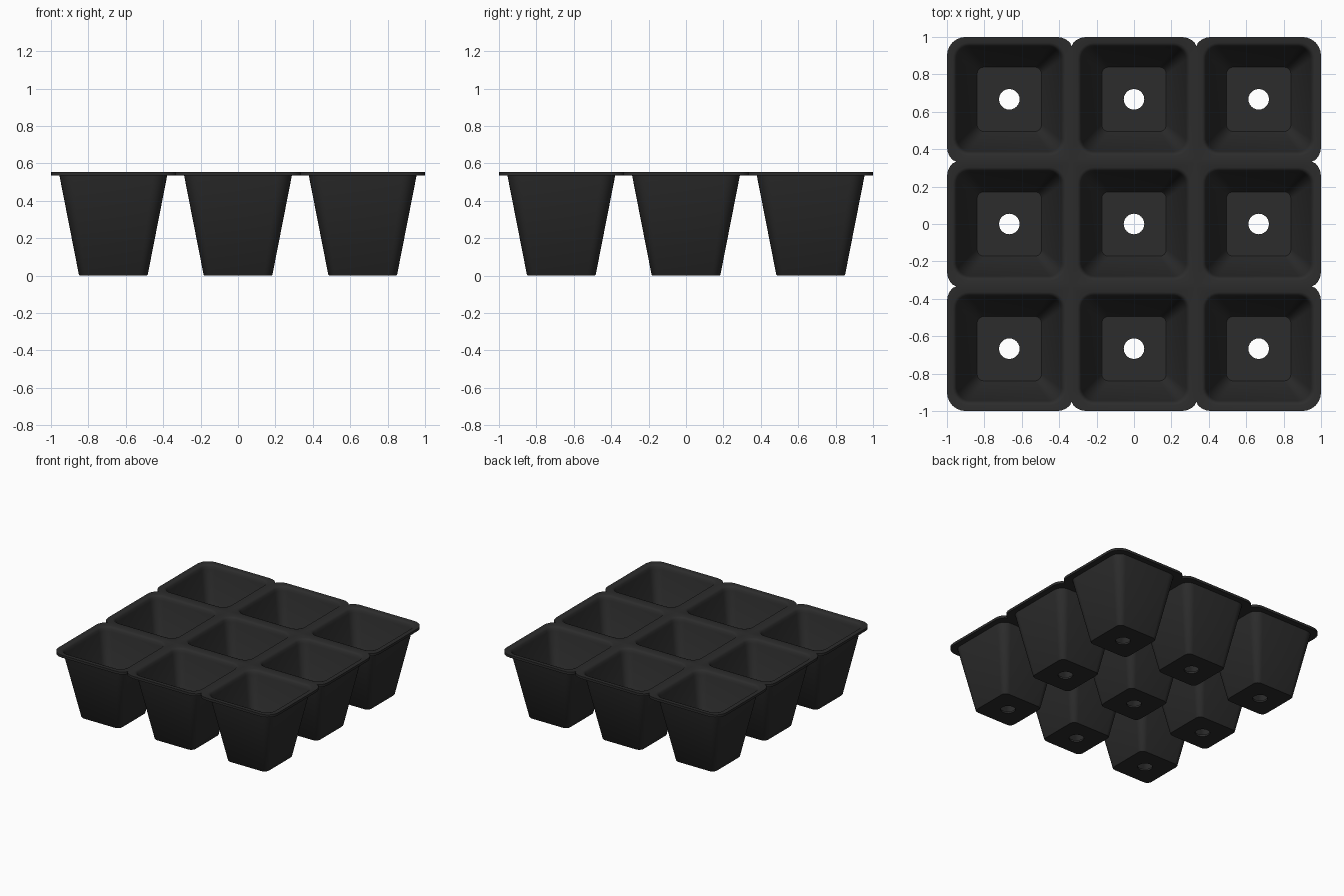
import bpy, bmesh
from math import sin, cos, pi, radians

cube = bpy.data.objects.get("Cube")
if cube:
    bpy.data.objects.remove(cube, do_unlink=True)

PITCH = 2 / 3
HALF = PITCH / 2
SEG = 6
RIM_TOP, RIM_LOW = 0.555, 0.535
CORNERS = [(1, 1), (-1, 1), (-1, -1), (1, -1)]


def arc(corner, mx, my, r):
    """Points of one rounded corner whose sharp tip would lie at (mx, my)."""
    sx, sy = CORNERS[corner]
    for k in range(SEG + 1):
        a = (corner + k / SEG) * pi / 2
        yield sx * (mx - r) + r * cos(a), sy * (my - r) + r * sin(a)


def rounded_square(half, r):
    return [p for c in range(4) for p in arc(c, half, half, r)]


def cell_outline(ix, iy):
    """Rim outline: rounded where free, clipped where it meets a neighbour."""
    pts = []
    for c, (sx, sy) in enumerate(CORNERS):
        nx, ny = abs(ix + sx) < 2, abs(iy + sy) < 2
        grow = 0.045 if nx and ny else 0.02
        for x, y in arc(c, HALF + grow * nx, HALF + grow * ny, 0.1):
            pts.append((max(-HALF, min(HALF, x)), max(-HALF, min(HALF, y))))
    return pts


def is_shared(p, q, ix, iy):
    """True when an outline edge lies on the seam with a neighbouring cell."""
    for axis, i in ((0, ix), (1, iy)):
        for s in (-1, 1):
            on_seam = all(abs(v[axis] - s * HALF) < 1e-5 for v in (p, q))
            if on_seam and abs(i + s) < 2:
                return True
    return False


# Cell wall section, from the lip down inside, through the hole and up outside
SECTION = [
    (0.302, 0.085, RIM_TOP), (0.292, 0.078, 0.551), (0.284, 0.072, 0.541),
    (0.278, 0.068, 0.52), (0.177, 0.04, 0.02), (0.172, 0.035, 0.015),
    (0.055, 0.055, 0.015), (0.055, 0.055, 0),
    (0.179, 0.04, 0), (0.184, 0.045, 0.005), (0.288, 0.075, RIM_LOW),
]

bm = bmesh.new()


def add_cell(ix, iy):
    outline = cell_outline(ix, iy)
    loops = [(outline, RIM_TOP)]
    loops += [(rounded_square(h, r), z) for h, r, z in SECTION]
    loops.append((outline, RIM_LOW))
    rings = [[bm.verts.new((x + ix * PITCH, y + iy * PITCH, z)) for x, y in pts]
             for pts, z in loops]
    n = len(outline)
    for a, b in zip(rings, rings[1:]):
        for i in range(n):
            j = (i + 1) % n
            bm.faces.new((a[i], a[j], b[j], b[i]))
    # Outer edge of the rim, only where there is no neighbour
    top, low = rings[0], rings[-1]
    for i in range(n):
        j = (i + 1) % n
        if not is_shared(outline[i], outline[j], ix, iy):
            bm.faces.new((low[i], low[j], top[j], top[i]))


for ix in (-1, 0, 1):
    for iy in (-1, 0, 1):
        add_cell(ix, iy)

bmesh.ops.remove_doubles(bm, verts=bm.verts, dist=0.0005)
bmesh.ops.recalc_face_normals(bm, faces=bm.faces)
mesh = bpy.data.meshes.new("seedling_tray")
bm.to_mesh(mesh)
bm.free()
tray = bpy.data.objects.new("seedling_tray", mesh)
bpy.context.collection.objects.link(tray)

# Black plastic
mat = bpy.data.materials.new("black_plastic")
mat.use_nodes = True
colour = (0.025, 0.025, 0.025, 1)
mat.diffuse_color = colour
mat.node_tree.nodes["Principled BSDF"].inputs["Base Color"].default_value = colour
mesh.materials.append(mat)

bpy.context.view_layer.objects.active = tray
tray.select_set(True)
bpy.ops.object.shade_smooth_by_angle(angle=radians(40))
